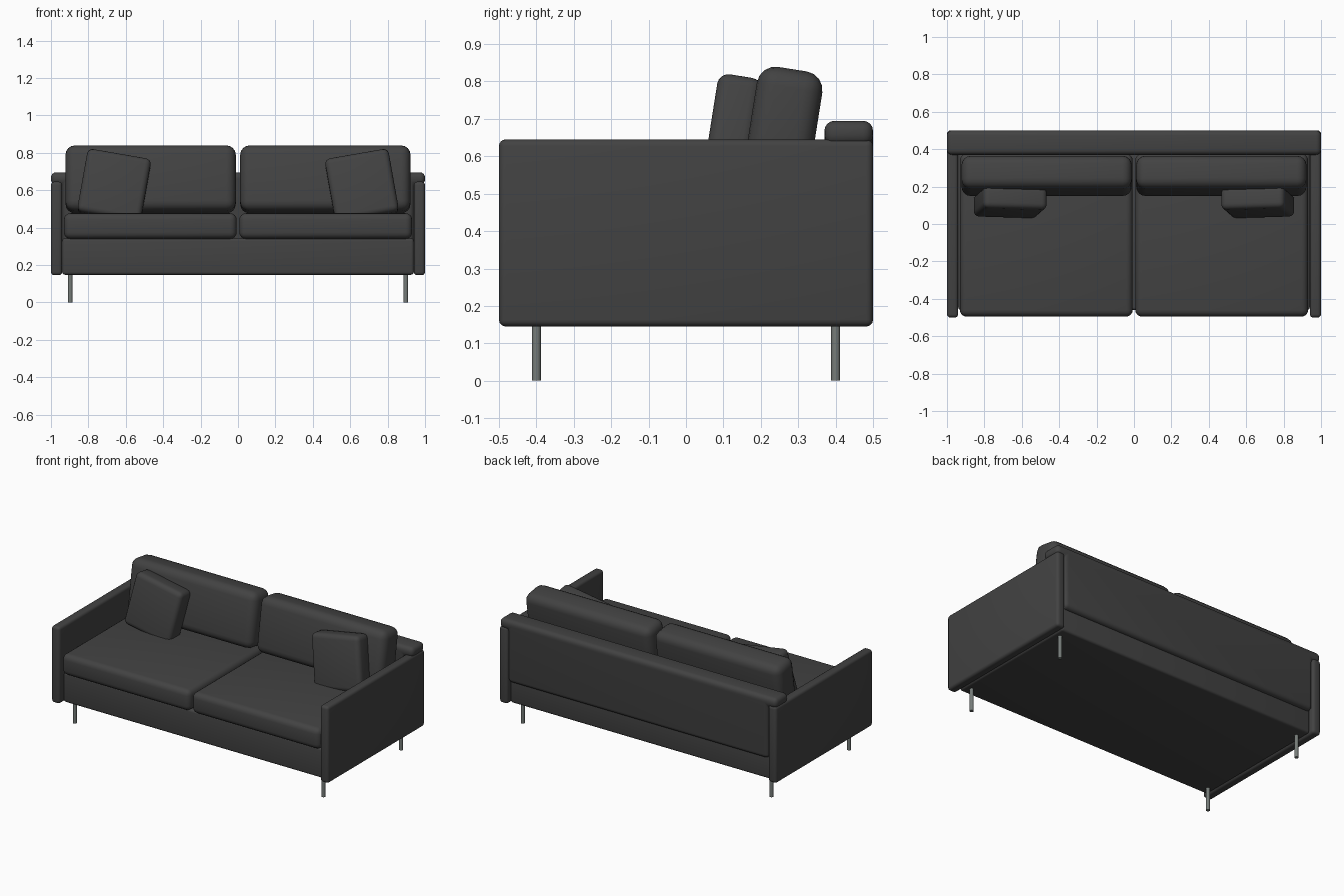
import bpy
import bmesh
from math import radians
from mathutils import Matrix, Vector

cube = bpy.data.objects.get("Cube")
if cube:
    bpy.data.objects.remove(cube, do_unlink=True)


def make_material(name, color, metallic=0.0, roughness=0.8):
    mat = bpy.data.materials.new(name)
    mat.use_nodes = True
    mat.diffuse_color = color
    bsdf = mat.node_tree.nodes["Principled BSDF"]
    bsdf.inputs["Base Color"].default_value = color
    bsdf.inputs["Metallic"].default_value = metallic
    bsdf.inputs["Roughness"].default_value = roughness
    return mat


fabric = make_material("charcoal fabric", (0.055, 0.055, 0.055, 1))
metal = make_material("grey metal", (0.18, 0.20, 0.19, 1), roughness=0.4)


def finish(name, bm, mat, radius=0, segments=4, matrix=None):
    """Round the edges, place the mesh and shade it smoothly."""
    bmesh.ops.recalc_face_normals(bm, faces=bm.faces)
    if radius:
        bmesh.ops.bevel(bm, geom=bm.edges[:], offset=radius, segments=segments,
                        profile=0.5, affect="EDGES", clamp_overlap=True)
    mesh = bpy.data.meshes.new(name)
    bm.to_mesh(mesh)
    bm.free()
    mesh.materials.append(mat)
    obj = bpy.data.objects.new(name, mesh)
    bpy.context.collection.objects.link(obj)
    if matrix:
        obj.matrix_world = matrix
    bpy.ops.object.select_all(action="DESELECT")
    obj.select_set(True)
    bpy.context.view_layer.objects.active = obj
    bpy.ops.object.shade_smooth_by_angle(angle=radians(40))
    return obj


def rounded_box(name, center, size, radius, rotation=None):
    bm = bmesh.new()
    bmesh.ops.create_cube(bm, size=1)
    bmesh.ops.scale(bm, vec=Vector(size), verts=bm.verts)
    matrix = Matrix.Translation(center) @ (rotation or Matrix.Identity(4))
    return finish(name, bm, fabric, radius, matrix=matrix)


# Seat base
rounded_box("seat_base", (0, 0.005, 0.245), (1.88, 0.93, 0.195), 0.015)

# Backrest: T-shaped outline whose shoulders rest on the arms
half = [(0.94, 0.29), (0.94, 0.63), (1.0, 0.63), (1.0, 0.695)]
outline = half + [(-x, z) for x, z in reversed(half)]
bm = bmesh.new()
face = bm.faces.new([bm.verts.new((x, 0.37, z)) for x, z in outline])
extruded = bmesh.ops.extrude_face_region(bm, geom=[face])
moved = [v for v in extruded["geom"] if isinstance(v, bmesh.types.BMVert)]
bmesh.ops.translate(bm, vec=(0, 0.13, 0), verts=moved)
finish("backrest", bm, fabric, 0.027)

# Matching parts on each side
tilt = Matrix.Rotation(radians(-9), 4, "X")
for side, s in (("left", 1), ("right", -1)):
    rounded_box(f"{side}_arm", (s * 0.97, 0, 0.395), (0.06, 1.0, 0.5), 0.018)
    rounded_box(f"{side}_seat_cushion", (s * 0.469, -0.06, 0.408),
                (0.924, 0.87, 0.137), 0.035)
    rounded_box(f"{side}_back_cushion", (s * 0.467, 0.257, 0.6575),
                (0.91, 0.177, 0.355), 0.05, tilt)
    roll = Matrix.Rotation(radians(-10 * s), 4, "Y")
    rounded_box(f"{side}_throw_pillow", (s * 0.662, 0.117, 0.622),
                (0.345, 0.12, 0.345), 0.03, tilt @ roll)

    # Slim round legs
    for end, y in (("front", -0.4), ("back", 0.4)):
        bm = bmesh.new()
        bmesh.ops.create_cone(bm, cap_ends=True, segments=20,
                              radius1=0.012, radius2=0.012, depth=0.16)
        finish(f"{end}_{side}_leg", bm, metal,
               matrix=Matrix.Translation((s * 0.897, y, 0.08)))
